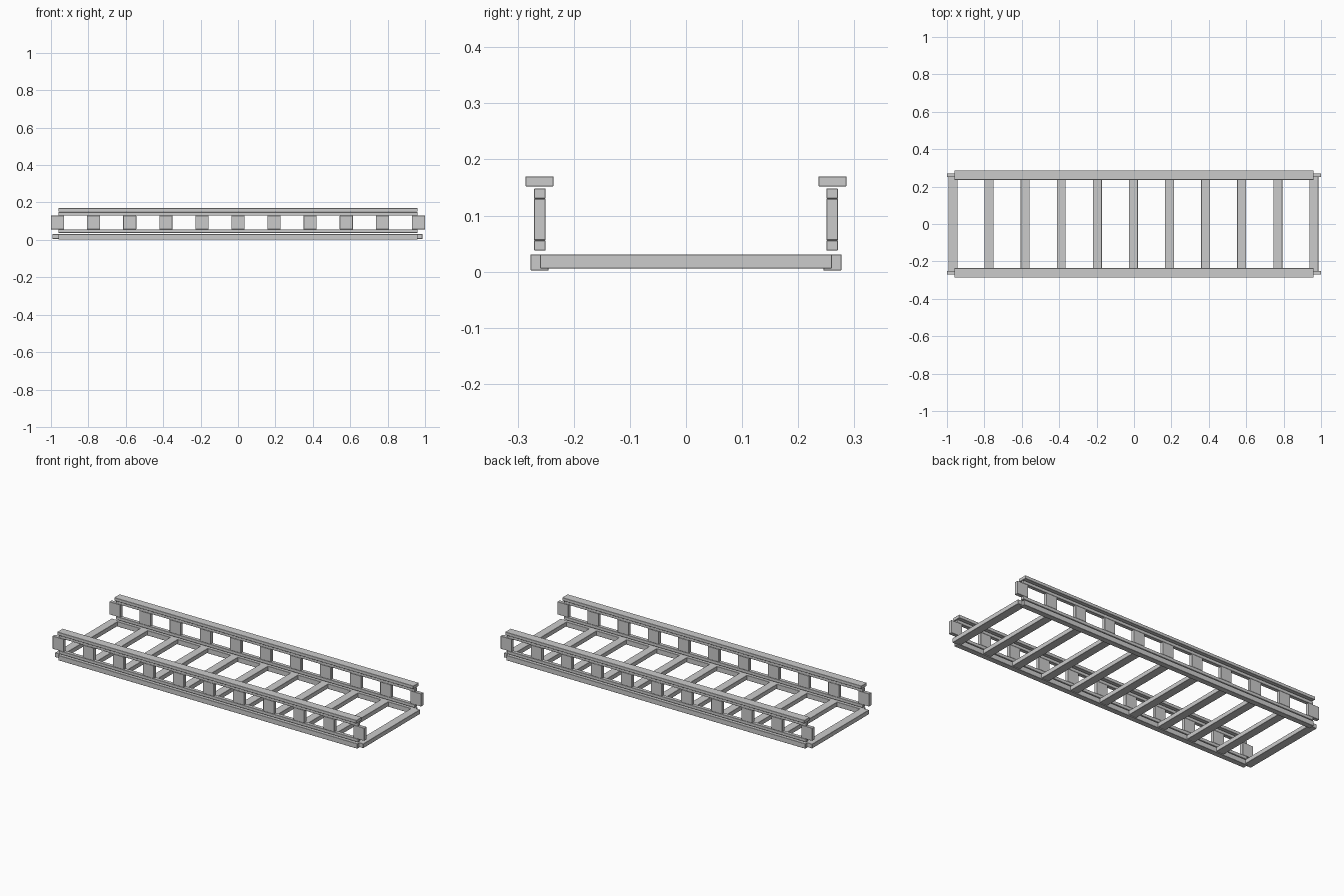
import bpy, bmesh
from mathutils import Matrix

if "Cube" in bpy.data.objects:
    bpy.data.objects.remove(bpy.data.objects["Cube"])

PITCH = 0.193
STATIONS = range(-5, 6)


def bars(name, boxes, bevel=0.001):
    """One object from several (x0, x1, y0, y1, z0, z1) boxes."""
    bm = bmesh.new()
    for x0, x1, y0, y1, z0, z1 in boxes:
        place = Matrix.Translation(((x0 + x1) / 2, (y0 + y1) / 2, (z0 + z1) / 2))
        size = Matrix.Diagonal((x1 - x0, y1 - y0, z1 - z0, 1))
        bmesh.ops.create_cube(bm, size=1, matrix=place @ size)
    me = bpy.data.meshes.new(name)
    bm.to_mesh(me)
    bm.free()
    ob = bpy.data.objects.new(name, me)
    bpy.context.collection.objects.link(ob)
    mod = ob.modifiers.new("edge_bevel", 'BEVEL')
    mod.width = bevel
    mod.segments = 1
    return ob


def mirrored(name, x, y0, y1, z0, z1):
    """Same long bar on the front and back side."""
    for side, s in (("front", -1), ("back", 1)):
        ya, yb = sorted((s * y0, s * y1))
        bars(f"{side}_{name}", [(-x, x, ya, yb, z0, z1)])


# Long rails on both sides
mirrored("top_flange", 0.96, 0.236, 0.286, 0.152, 0.170)
mirrored("upper_web_rail", 0.96, 0.250, 0.271, 0.130, 0.148)
mirrored("lower_web_rail", 0.96, 0.250, 0.271, 0.038, 0.056)
mirrored("bottom_rail", 0.96, 0.245, 0.277, 0.002, 0.031)

# Web posts between the window openings
for side, s in (("front", -1), ("back", 1)):
    y0, y1 = sorted((s * 0.250, s * 0.271))
    bars(f"{side}_web_posts",
         [(k * PITCH - 0.035, k * PITCH + 0.035, y0, y1, 0.056, 0.130) for k in STATIONS])

# Cross rungs
bars("cross_rungs",
     [(k * PITCH - 0.027, k * PITCH + 0.021, -0.260, 0.260, 0.006, 0.031) for k in STATIONS])
